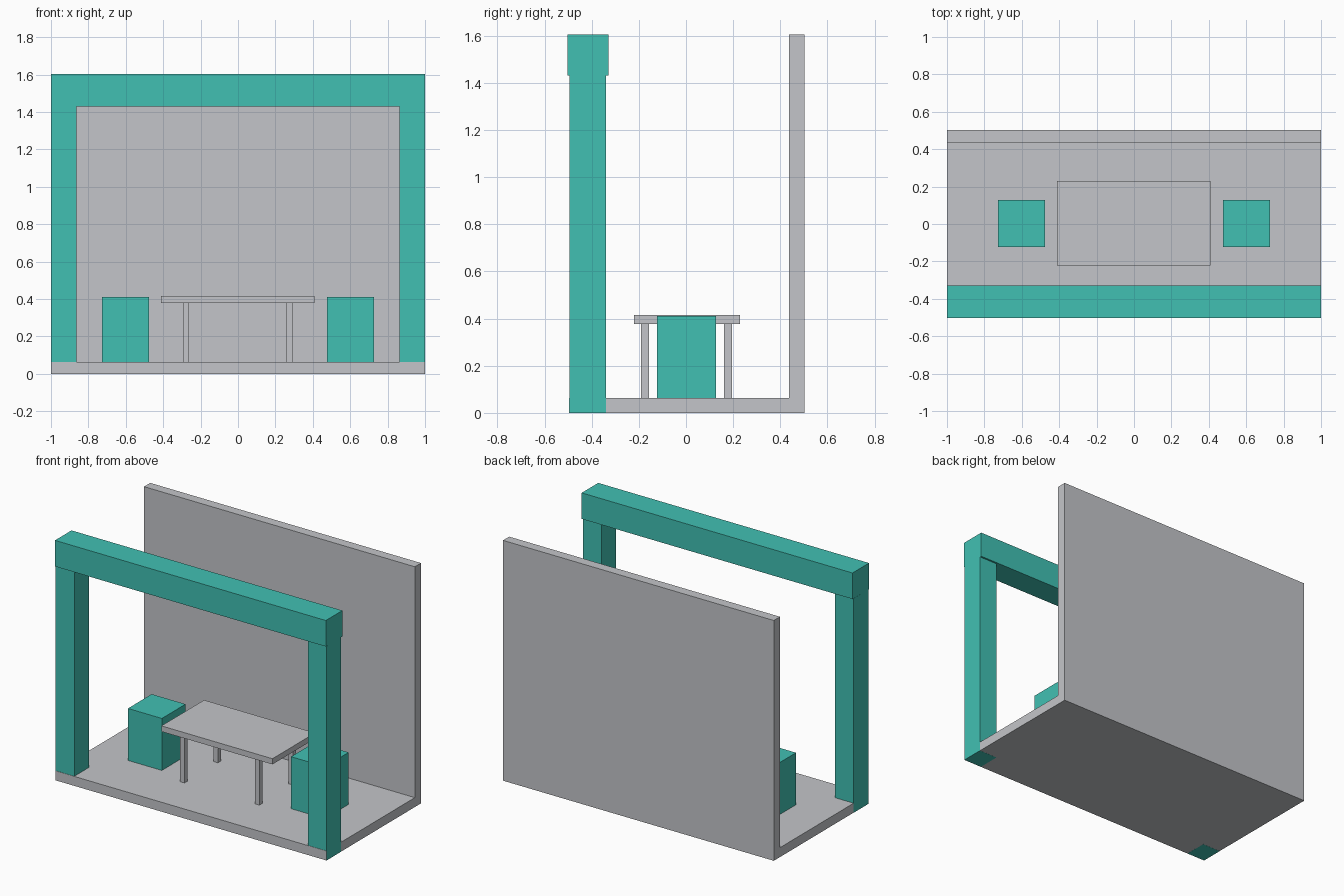
import bpy

cube = bpy.data.objects.get("Cube")
if cube:
    bpy.data.objects.remove(cube, do_unlink=True)


def make_material(name, rgb):
    mat = bpy.data.materials.new(name)
    mat.use_nodes = True
    mat.diffuse_color = (*rgb, 1)
    mat.node_tree.nodes["Principled BSDF"].inputs["Base Color"].default_value = (*rgb, 1)
    return mat


grey = make_material("light_grey", (0.55, 0.56, 0.585))
teal = make_material("teal", (0.053, 0.53, 0.45))


def box(name, xs, ys, zs, mat):
    """Box spanning the given (low, high) range on each axis."""
    spans = (xs, ys, zs)
    bpy.ops.mesh.primitive_cube_add(size=1, location=[(a + b) / 2 for a, b in spans])
    obj = bpy.context.object
    obj.name = name
    obj.scale = [b - a for a, b in spans]
    bpy.ops.object.transform_apply(location=False, rotation=False, scale=True)
    obj.data.materials.append(mat)
    return obj


FLOOR = 0.063
TOP = 1.604

# Floor slab and back wall
box("floor", (-1, 1), (-0.496, 0.502), (0, FLOOR), grey)
box("back_wall", (-1, 1), (0.437, 0.502), (FLOOR, TOP), grey)

# Front frame: beam on two posts that run down through the floor
box("front_beam", (-1, 1), (-0.502, -0.328), (1.43, TOP), teal)
for side, s in (("left", 1), ("right", -1)):
    xs = sorted((s * 0.863, s * 1.0005))
    box(side + "_post", xs, (-0.494, -0.34), (-0.0005, 1.43), teal)

    # Block stool at each end of the table
    xs = sorted((s * 0.477, s * 0.727))
    box(side + "_stool", xs, (-0.122, 0.128), (FLOOR, 0.41), teal)

# Table with four square legs
box("table_top", (-0.411, 0.409), (-0.221, 0.23), (0.378, 0.416), grey)
for side, x in (("left", 0.275), ("right", -0.278)):
    for end, y in (("front", -0.173), ("back", 0.179)):
        box(f"table_leg_{end}_{side}", (x - 0.016, x + 0.016),
            (y - 0.017, y + 0.017), (FLOOR, 0.378), grey)
